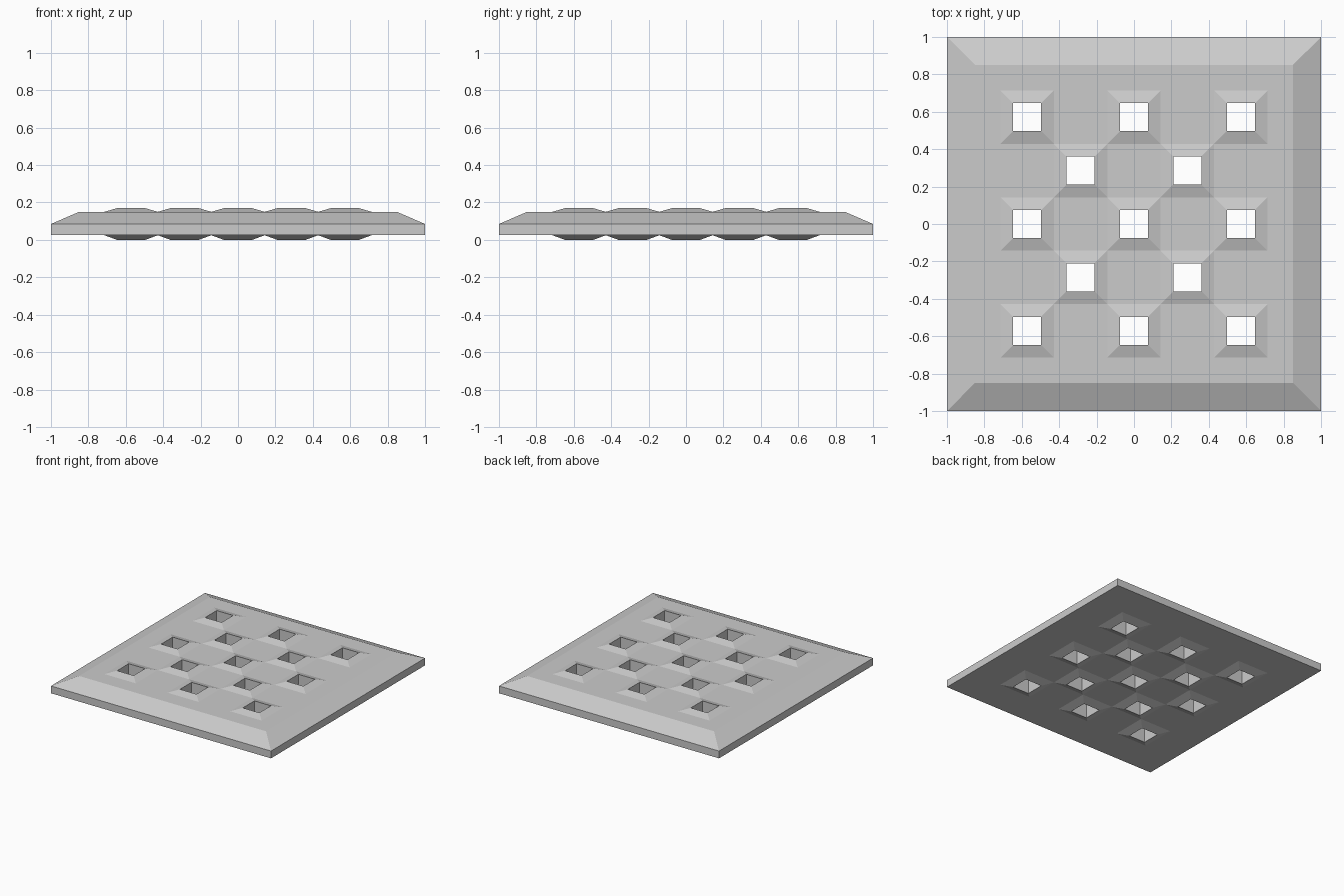
import bpy, bmesh

if "Cube" in bpy.data.objects:
    bpy.data.objects.remove(bpy.data.objects["Cube"])

CELL = 2 / 7          # checker cell size
HOLE = 0.075          # half width of a hole
FLAT, RIM, PEAK = 0.15, 0.085, 0.17
UNDER = 0.025

bm = bmesh.new()

# Flat top: 5x5 cells plus a narrow border
lines = [-0.85] + [(i - 2.5) * CELL for i in range(6)] + [0.85]
n = len(lines)
grid = [[bm.verts.new((x, y, FLAT)) for y in lines] for x in lines]
cells = []
for i in range(n - 1):
    for j in range(n - 1):
        f = bm.faces.new((grid[i][j], grid[i + 1][j], grid[i + 1][j + 1], grid[i][j + 1]))
        if 0 < i < n - 2 and 0 < j < n - 2 and (i + j) % 2 == 0:
            cells.append(f)

# Sloped outer bevel
edges = [e for e in bm.edges if e.is_boundary]
ext = bmesh.ops.extrude_edge_only(bm, edges=edges)
for v in ext["geom"]:
    if isinstance(v, bmesh.types.BMVert):
        v.co = (v.co.x / 0.85, v.co.y / 0.85, RIM)

# Raised collars around alternating square holes
bm.normal_update()
bmesh.ops.inset_individual(bm, faces=cells, thickness=CELL / 2 - HOLE, use_even_offset=True)
for f in cells:
    for v in f.verts:
        v.co.z = PEAK
bmesh.ops.delete(bm, geom=cells, context='FACES_ONLY')

# Underside copy, with collars bulging down to the floor
top_verts = list(bm.verts)
boundary = [e for e in bm.edges if e.is_boundary]
under = {}
for v in top_verts:
    z = 0.0 if v.co.z > FLAT + 0.01 else UNDER
    under[v] = bm.verts.new((v.co.x, v.co.y, z))
for f in list(bm.faces):
    bm.faces.new([under[v] for v in reversed(f.verts)])

# Outer walls and hole walls
for e in boundary:
    a, b = e.verts
    bm.faces.new((a, b, under[b], under[a]))
bmesh.ops.recalc_face_normals(bm, faces=bm.faces)

mesh = bpy.data.meshes.new("perforated_plate")
bm.to_mesh(mesh)
bm.free()
plate = bpy.data.objects.new("perforated_plate", mesh)
bpy.context.collection.objects.link(plate)
